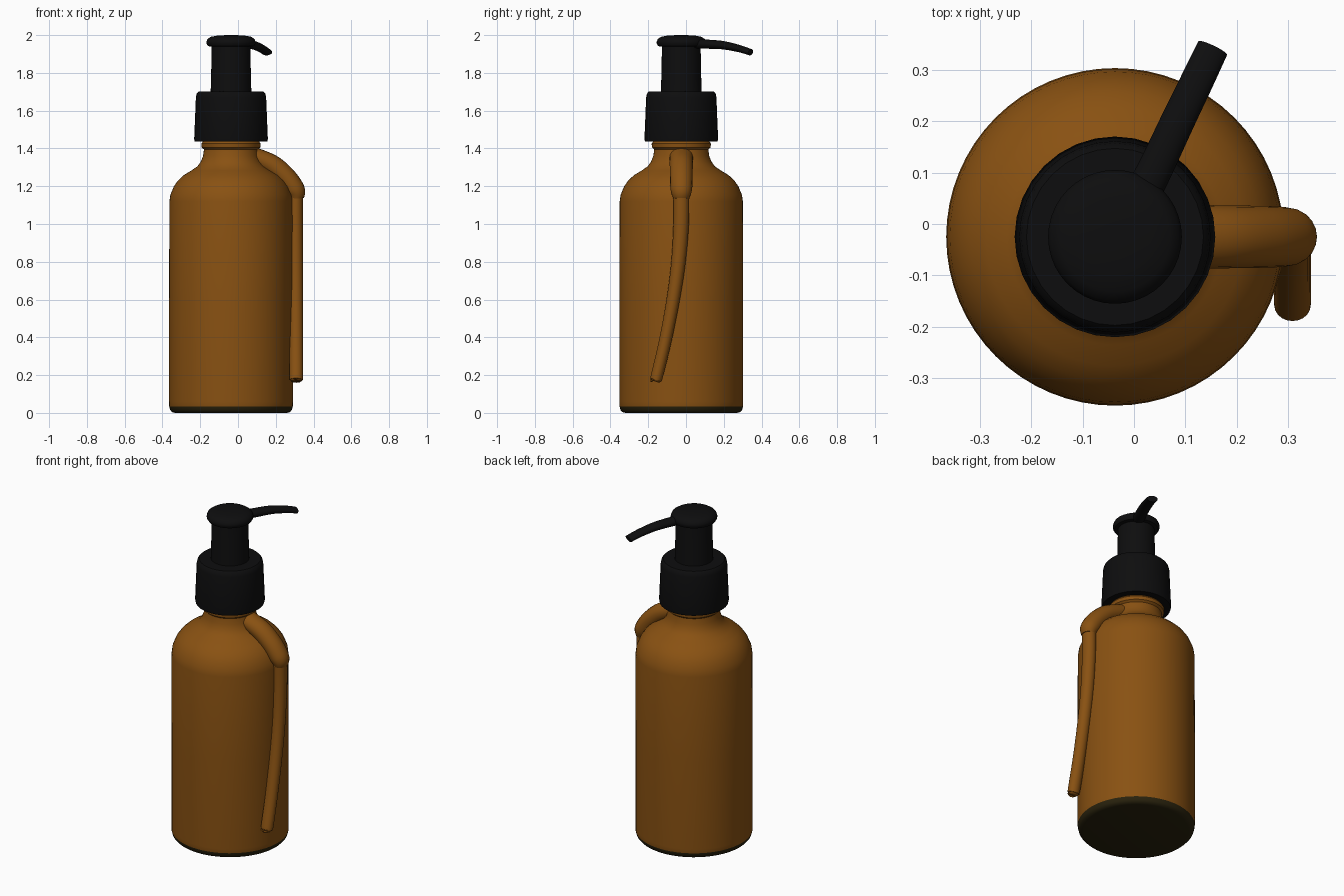
import bpy, bmesh, math
from mathutils import Vector

if "Cube" in bpy.data.objects:
    bpy.data.objects.remove(bpy.data.objects["Cube"])

CX, CY = -0.037, -0.025   # axis of the bottle


def material(name, rgb):
    m = bpy.data.materials.new(name)
    m.diffuse_color = (*rgb, 1)
    m.use_nodes = True
    m.node_tree.nodes["Principled BSDF"].inputs["Base Color"].default_value = m.diffuse_color
    return m


amber = material("amber", (0.25, 0.083, 0.006))
black = material("black", (0.0042, 0.0042, 0.0045))
dark = material("dark_olive", (0.022, 0.016, 0.004))


def finish(name, bm, mats, angle=40):
    bmesh.ops.recalc_face_normals(bm, faces=bm.faces)
    me = bpy.data.meshes.new(name)
    bm.to_mesh(me)
    bm.free()
    ob = bpy.data.objects.new(name, me)
    bpy.context.collection.objects.link(ob)
    for m in mats:
        me.materials.append(m)
    bpy.ops.object.select_all(action='DESELECT')
    ob.select_set(True)
    bpy.context.view_layer.objects.active = ob
    bpy.ops.object.shade_smooth_by_angle(angle=math.radians(angle))
    return ob


def skin(bm, rings):
    """Bridge successive vertex rings and cap both ends."""
    n = len(rings[0])
    for a, b in zip(rings, rings[1:]):
        for i in range(n):
            j = (i + 1) % n
            bm.faces.new((a[i], a[j], b[j], b[i]))
    bm.faces.new(rings[0])
    bm.faces.new(rings[-1])


def lathe(name, profile, mats, sides=64):
    bm = bmesh.new()
    rings = []
    for r, z in profile:
        rings.append([bm.verts.new((CX + r * math.cos(t), CY + r * math.sin(t), z))
                      for t in (2 * math.pi * i / sides for i in range(sides))])
    skin(bm, rings)
    return finish(name, bm, mats)


def smooth_path(pts, steps=5):
    """Catmull-Rom through tuples of any length."""
    p = [pts[0]] + pts + [pts[-1]]
    out = []
    for k in range(1, len(p) - 2):
        for s in range(steps):
            t = s / steps
            out.append([0.5 * (2 * b + (c - a) * t + (2 * a - 5 * b + 4 * c - d) * t * t
                               + (3 * b - a - 3 * c + d) * t ** 3)
                        for a, b, c, d in zip(p[k - 1], p[k], p[k + 1], p[k + 2])])
    return out + [list(pts[-1])]


def tube(name, pts, side, mats, sides=20):
    """Sweep an ellipse; each point is x, y, z, half width along side, half height."""
    path = smooth_path(pts)
    bm = bmesh.new()
    rings = []
    for k, (x, y, z, w, h) in enumerate(path):
        a, b = path[max(k - 1, 0)], path[min(k + 1, len(path) - 1)]
        d = (Vector(b[:3]) - Vector(a[:3])).normalized()
        u = (Vector(side) - d * d.dot(Vector(side))).normalized()
        v = d.cross(u)
        rings.append([bm.verts.new(Vector((x, y, z)) + u * w * math.cos(t) + v * h * math.sin(t))
                      for t in (2 * math.pi * i / sides for i in range(sides))])
    skin(bm, rings)
    return finish(name, bm, mats, 50)


# Bottle with rounded shoulder, neck and dark base
bottle = lathe("bottle", [
    (0.295, 0.0), (0.312, 0.004), (0.322, 0.015), (0.327, 0.035), (0.328, 0.06),
    (0.328, 0.6), (0.326, 1.12), (0.321, 1.155), (0.302, 1.2), (0.281, 1.23),
    (0.25, 1.259), (0.21, 1.283), (0.178, 1.305), (0.16, 1.33), (0.148, 1.36),
    (0.143, 1.395), (0.155, 1.405), (0.157, 1.425), (0.15, 1.435), (0.14, 1.45)],
    [amber, dark])
for f in bottle.data.polygons:
    if f.center.z < 0.036:
        f.material_index = 1

# Pump collar, stem and button
lathe("pump_collar", [(0.15, 1.436), (0.192, 1.436), (0.195, 1.45), (0.186, 1.67),
                      (0.182, 1.69), (0.172, 1.701), (0.10, 1.703)], [black], 32)
lathe("pump_stem", [(0.108, 1.69), (0.105, 1.80), (0.102, 1.96)], [black], 40)
lathe("pump_button", [(0.10, 1.938), (0.122, 1.942), (0.13, 1.955), (0.13, 1.966),
                      (0.124, 1.98), (0.107, 1.991), (0.07, 1.998), (0.02, 2.0)], [black], 40)

# Curved spout
tube("spout", [(-0.005, 0.015, 1.955, 0.036, 0.025), (0.045, 0.115, 1.952, 0.034, 0.024),
               (0.085, 0.2, 1.946, 0.033, 0.022), (0.125, 0.283, 1.928, 0.032, 0.019),
               (0.153, 0.342, 1.909, 0.031, 0.017)], (0.9, -0.43, 0), [black])

# Thick arm over the shoulder
tube("shoulder_arm", [(0.05, CY, 1.37, 0.062, 0.045), (0.11, CY, 1.345, 0.062, 0.052),
                      (0.185, CY, 1.307, 0.061, 0.056), (0.25, CY, 1.25, 0.06, 0.056),
                      (0.292, CY, 1.195, 0.058, 0.055), (0.307, CY, 1.165, 0.053, 0.05),
                      (0.31, CY, 1.135, 0.042, 0.038)], (0, 1, 0), [amber])

# Thin tube hanging down the side
tube("side_tube", [(0.306, CY, 1.17, 0.042, 0.038), (0.306, -0.026, 1.0, 0.041, 0.038),
                   (0.306, -0.04, 0.8, 0.038, 0.038), (0.307, -0.068, 0.6, 0.035, 0.037),
                   (0.308, -0.11, 0.38, 0.033, 0.036), (0.308, -0.154, 0.195, 0.032, 0.036),
                   (0.308, -0.16, 0.175, 0.028, 0.032), (0.308, -0.163, 0.166, 0.02, 0.024)],
     (0, 1, 0), [amber])
